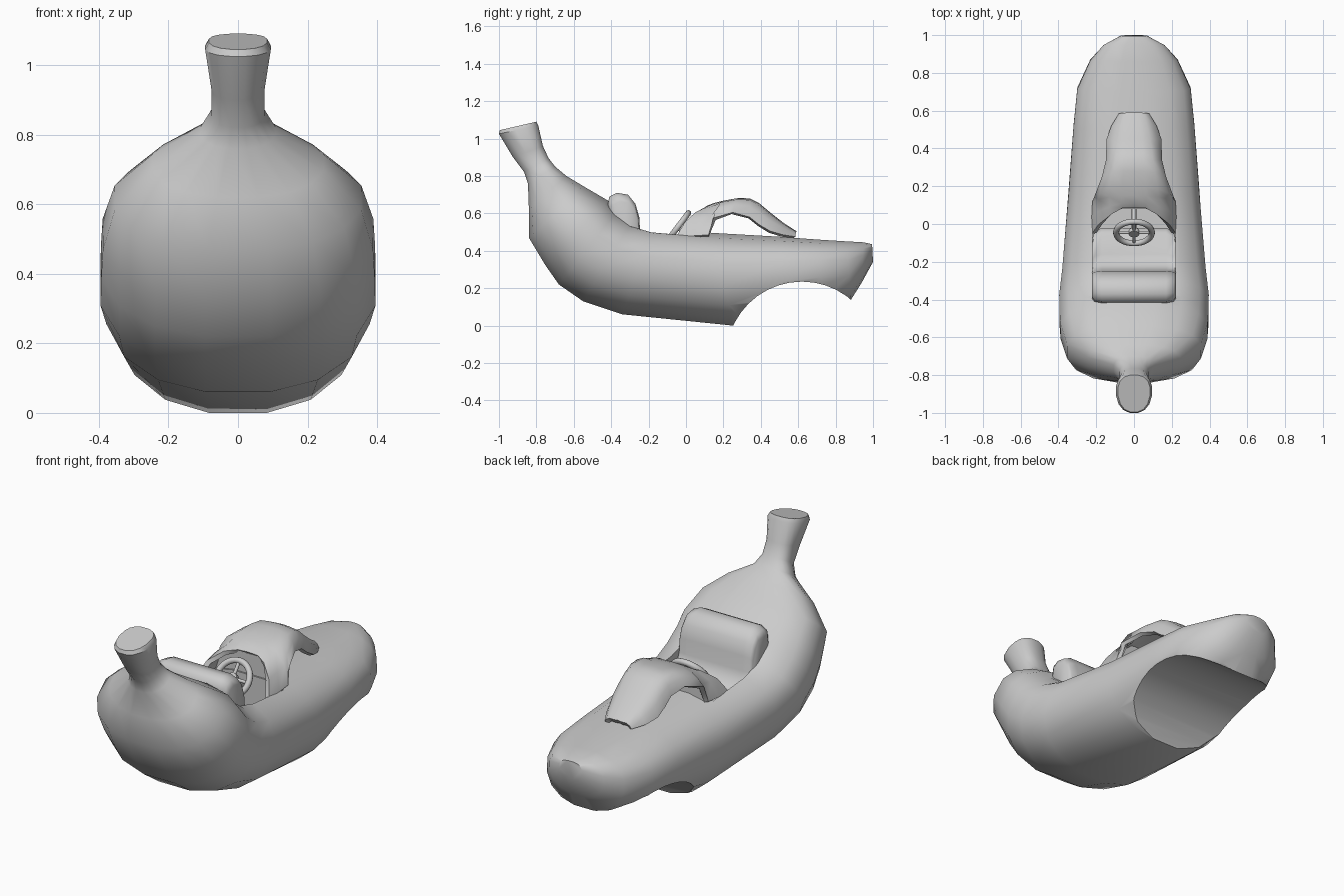
import bpy, bmesh, math
from mathutils import Vector

if "Cube" in bpy.data.objects:
    bpy.data.objects.remove(bpy.data.objects["Cube"])


def make(name, rings, closed=True, caps=True):
    """Skin a list of point rings into a mesh object."""
    bm = bmesh.new()
    vs = [[bm.verts.new(p) for p in r] for r in rings]
    n = len(rings[0])
    for a, b in zip(vs, vs[1:]):
        for i in range(n if closed else n - 1):
            j = (i + 1) % n
            bm.faces.new((a[i], a[j], b[j], b[i]))
    if caps:
        bm.faces.new(vs[0])
        bm.faces.new(vs[-1])
    bmesh.ops.recalc_face_normals(bm, faces=bm.faces)
    me = bpy.data.meshes.new(name)
    bm.to_mesh(me)
    bm.free()
    ob = bpy.data.objects.new(name, me)
    bpy.context.collection.objects.link(ob)
    return ob


def activate(ob):
    bpy.ops.object.select_all(action='DESELECT')
    ob.select_set(True)
    bpy.context.view_layer.objects.active = ob


def modify(ob, kind, **settings):
    activate(ob)
    m = ob.modifiers.new(kind, kind)
    for k, v in settings.items():
        setattr(m, k, v)
    bpy.ops.object.modifier_apply(modifier=m.name)


def smooth(ob, angle=40):
    activate(ob)
    bpy.ops.object.shade_smooth_by_angle(angle=math.radians(angle))


def power(v, e):
    return math.copysign(abs(v) ** e, v)


# Body: tilted rounded sections, (bottom y, z, top y, z, half width), widest above the middle
sections = [
    (-0.995, 1.045, -0.80, 1.09, .085), (-1.0, 1.025, -0.79, 1.07, .096),
    (-.925, .90, -.765, .96, .077), (-.865, .82, -.735, .895, .078),
    (-.845, .76, -.70, .85, .11), (-.84, .62, -.64, .80, .25),
    (-.84, .47, -.54, .74, .36), (-.75, .32, -.42, .67, .395),
    (-.68, .22, -.37, .61, .40), (-.55, .13, -.29, .55, .402),
    (-.34, .06, -.18, .52, .385), (.25, 0, .15, .495, .35),
    (.55, .06, .50, .475, .325), (.74, .11, .70, .46, .305),
    (.88, .135, .86, .45, .235), (.94, .23, .95, .445, .165),
    (1.0, .34, .995, .435, .07)]
rings = []
for by, bz, ty, tz, w in sections:
    bottom, span = Vector((0, by, bz)), Vector((0, ty - by, tz - bz))
    ring = []
    for i in range(16):
        a = (i + .5) * math.tau / 16
        up = math.sin(a) > 0
        e = .8 if up else .88
        h = .56 + (.44 if up else .56) * power(math.sin(a), e) / math.sin(math.tau * 7 / 32) ** e
        ring.append(bottom + span * h + Vector((w * power(math.cos(a), e), 0, 0)))
    rings.append(ring)
body = make("body", rings)

# Cutters: round arch under the tail and the cockpit pocket
arch = make("arch_cutter", [[(x, .62 + .405 * math.cos(i * math.tau / 40),
                              -.17 + .405 * math.sin(i * math.tau / 40)) for i in range(40)]
                            for x in (-.6, .6)])
pocket = make("cockpit_cutter", [[(-.22, -.37, z), (.22, -.37, z), (.22, .08, z), (-.22, .08, z)]
                                 for z in (.28, 1.0)])
for cutter in (arch, pocket):
    cutter.hide_render = True
    modify(body, 'BOOLEAN', operation='DIFFERENCE', object=cutter, solver='EXACT')
    bpy.data.objects.remove(cutter)
smooth(body)

# Seat: one side profile with backrest and cushion, extruded across
profile = [(-.36, .29), (-.38, .50), (-.42, .64), (-.41, .69), (-.37, .71), (-.31, .70),
           (-.27, .65), (-.25, .58), (-.245, .50), (-.22, .43), (-.16, .40), (-.05, .39),
           (-.02, .36), (-.02, .29)]
seat_rings = []
for x, s in ((-.222, .78), (-.21, .92), (-.17, 1), (.17, 1), (.21, .92), (.222, .78)):
    seat_rings.append([(x, -.30 + (y + .30) * s, .5 + (z - .5) * s) for y, z in profile])
smooth(make("seat", seat_rings), 60)

# Peel cowl: arched strip, (centre y, top z, edge y, edge z, crease half width, edge half width)
stations = [
    (.085, .62, -.05, .48, .12, .222), (.11, .64, .04, .48, .13, .224),
    (.15, .655, .12, .485, .13, .220), (.20, .668, .145, .575, .125, .21),
    (.28, .682, .25, .605, .11, .17), (.34, .68, .34, .58, .10, .148),
    (.39, .655, .39, .54, .095, .147), (.45, .605, .45, .505, .085, .145),
    (.52, .55, .52, .485, .07, .12), (.59, .505, .585, .475, .05, .08)]
cowl_rings = []
for cy, tz, ey, ez, cw, ew in stations:
    half = [(ew, ey, ez), ((cw + 2 * ew) / 3, ey + .35 * (cy - ey), ez + .55 * (tz - ez)),
            (cw, ey + .75 * (cy - ey), ez + .9 * (tz - ez)), (cw / 2, cy, tz - .003)]
    cowl_rings.append(half + [(0, cy, tz)] + [(-x, y, z) for x, y, z in reversed(half)])
cowl = make("peel_cowl", cowl_rings, closed=False, caps=False)
bm = bmesh.new()
bm.from_mesh(cowl.data)
if sum(f.normal.z for f in bm.faces) < 0:
    bmesh.ops.reverse_faces(bm, faces=bm.faces)
bm.to_mesh(cowl.data)
bm.free()
modify(cowl, 'SOLIDIFY', thickness=.025, offset=-1)
smooth(cowl, 60)

# Dashboard panel closing the front of the cowl
dash = [(.2, .28), (.2, .49), (.16, .57), (.11, .61), (-.11, .61), (-.16, .57),
        (-.2, .49), (-.2, .28)]
smooth(make("dashboard", [[(x, y, z) for x, z in dash] for y in (.09, .115)]))

# Steering wheel: rim, hub, four spokes and column
centre = Vector((0, -.045, .525))
tilt = math.radians(53)
up = Vector((0, math.cos(tilt), math.sin(tilt)))
axis = Vector((0, -math.sin(tilt), math.cos(tilt)))
side = Vector((1, 0, 0))


def rod(name, a, b, r):
    d = b - a
    bpy.ops.mesh.primitive_cylinder_add(vertices=12, radius=r, depth=d.length,
                                        location=(a + b) / 2,
                                        rotation=d.to_track_quat('Z', 'Y').to_euler())
    bpy.context.object.name = name
    smooth(bpy.context.object)


bpy.ops.mesh.primitive_torus_add(major_segments=32, minor_segments=10, major_radius=.095,
                                 minor_radius=.016, location=centre, rotation=(tilt, 0, 0))
bpy.context.object.name = "steering_rim"
smooth(bpy.context.object, 60)
rod("steering_hub", centre - axis * .012, centre + axis * .012, .028)
for i, d in enumerate((up, -up, side, -side)):
    rod(f"steering_spoke_{i + 1}", centre, centre + d * .095, .009)
rod("steering_column", centre, centre - axis * .16, .012)
